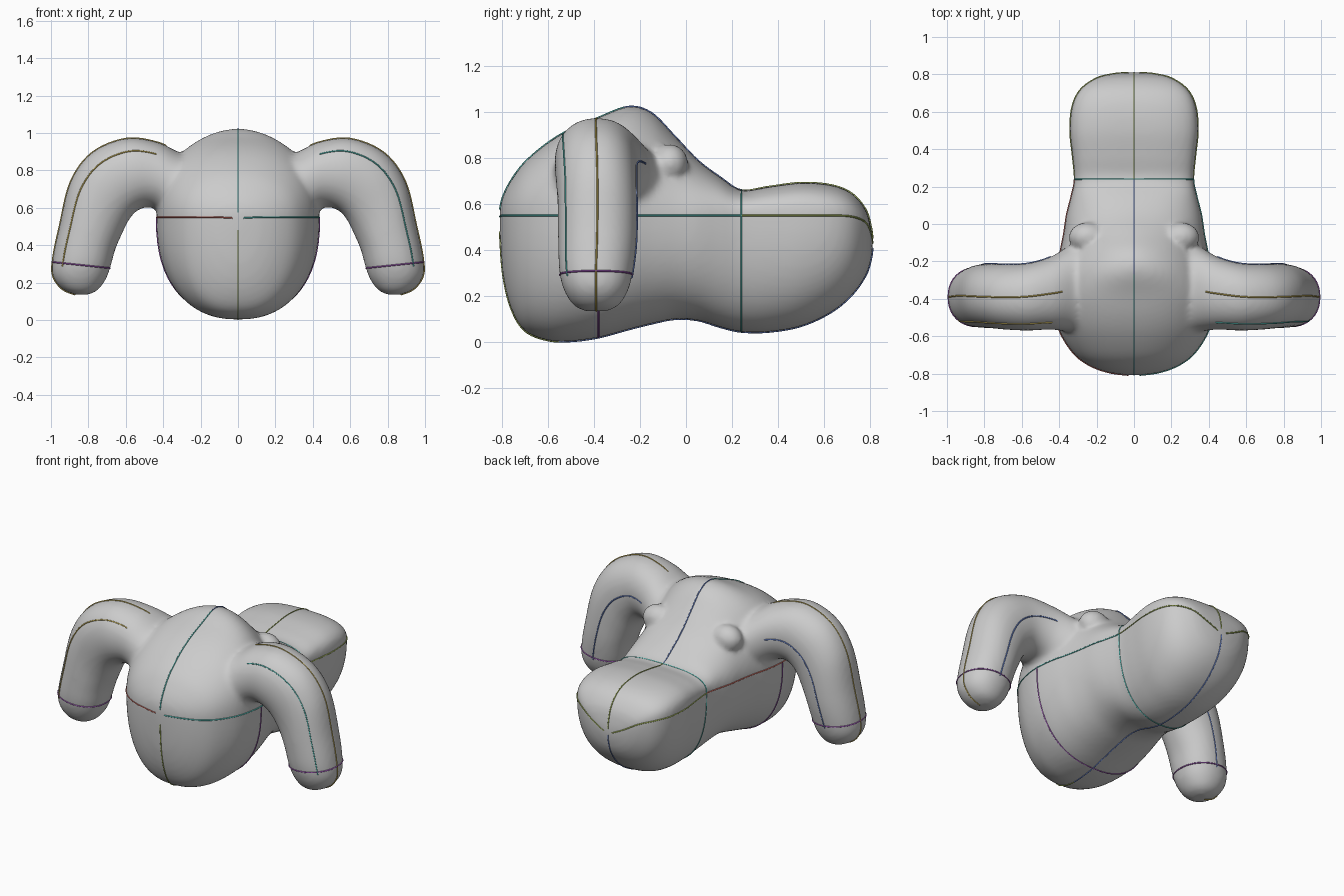
import bpy, bmesh, math

if "Cube" in bpy.data.objects:
    bpy.data.objects.remove(bpy.data.objects["Cube"])


def spline(rows, n=6):
    """Catmull-Rom interpolation through a list of parameter tuples."""
    out = []
    for i in range(len(rows) - 1):
        a, b = rows[max(i - 1, 0)], rows[i]
        c, d = rows[i + 1], rows[min(i + 2, len(rows) - 1)]
        for k in range(n):
            t = k / n
            out.append(tuple(0.5 * (2 * q + (r - p) * t + (2 * p - 5 * q + 4 * r - s) * t * t
                                    + (3 * q - p - 3 * r + s) * t ** 3)
                             for p, q, r, s in zip(a, b, c, d)))
    return out + [rows[-1]]


def spow(v, e):
    return math.copysign(abs(v) ** e, v)


def loft(name, rings):
    bm = bmesh.new()
    vs = [[bm.verts.new(p) for p in r] for r in rings]
    n = len(vs[0])
    for r0, r1 in zip(vs, vs[1:]):
        for j in range(n):
            bm.faces.new((r0[j], r0[(j + 1) % n], r1[(j + 1) % n], r1[j]))
    bm.faces.new(vs[0][::-1])
    bm.faces.new(vs[-1])
    bmesh.ops.recalc_face_normals(bm, faces=bm.faces)
    me = bpy.data.meshes.new(name)
    bm.to_mesh(me)
    bm.free()
    ob = bpy.data.objects.new(name, me)
    bpy.context.collection.objects.link(ob)
    return ob


# Body sections: y, half width, seam z, top z, bottom z, upper and lower roundness
body_rows = spline([
    (-0.808, 0.03, 0.545, 0.575, 0.48, 2, 2), (-0.795, 0.13, 0.55, 0.63, 0.30, 2, 2.2),
    (-0.76, 0.23, 0.55, 0.70, 0.15, 2.1, 2.3), (-0.70, 0.315, 0.55, 0.78, 0.05, 2.2, 2.4),
    (-0.60, 0.385, 0.55, 0.865, 0.008, 2.3, 2.4), (-0.50, 0.42, 0.55, 0.925, 0.004, 2.4, 2.4),
    (-0.38, 0.435, 0.55, 0.975, 0.02, 2.4, 2.4), (-0.25, 0.42, 0.55, 1.022, 0.055, 2, 2.4),
    (-0.15, 0.395, 0.55, 0.995, 0.08, 1.8, 2.4), (-0.05, 0.375, 0.55, 0.895, 0.10, 1.8, 2.4),
    (0.05, 0.36, 0.55, 0.79, 0.095, 2.0, 2.4), (0.15, 0.335, 0.55, 0.715, 0.065, 2.4, 2.4),
    (0.24, 0.318, 0.55, 0.66, 0.045, 2.8, 2.4), (0.36, 0.328, 0.55, 0.675, 0.045, 3, 2.4),
    (0.50, 0.342, 0.55, 0.692, 0.07, 3, 2.4), (0.63, 0.33, 0.55, 0.682, 0.13, 2.8, 2.4),
    (0.72, 0.285, 0.545, 0.645, 0.205, 2.6, 2.4), (0.78, 0.20, 0.52, 0.575, 0.29, 2.3, 2.2),
    (0.803, 0.11, 0.47, 0.50, 0.36, 2, 2), (0.81, 0.03, 0.43, 0.45, 0.41, 2, 2)])


def body_pt(row, a):
    y, w, zc, top, bot, nu, nl = row
    c, s = math.cos(a), math.sin(a)
    e = 2 / (nu if s >= 0 else nl)
    h = (top - zc) if s >= 0 else (zc - bot)
    return (w * spow(c, e), y, zc + h * spow(s, e))


# Arm sections: inner x, z, outer x, z, half depth, centre y
arm_rows = spline([
    (0.20, 0.53, 0.18, 0.86, 0.29, -0.33), (0.37, 0.55, 0.30, 0.89, 0.235, -0.345),
    (0.46, 0.60, 0.43, 0.95, 0.195, -0.37), (0.53, 0.59, 0.60, 0.97, 0.18, -0.39),
    (0.58, 0.54, 0.78, 0.895, 0.175, -0.39), (0.62, 0.46, 0.895, 0.74, 0.172, -0.385),
    (0.655, 0.38, 0.955, 0.50, 0.17, -0.385), (0.68, 0.29, 0.99, 0.33, 0.16, -0.39),
    (0.705, 0.22, 0.99, 0.235, 0.14, -0.39), (0.75, 0.16, 0.94, 0.165, 0.10, -0.39),
    (0.80, 0.135, 0.87, 0.135, 0.05, -0.39)])


def arm_pt(row, a, side):
    xi, zi, xo, zo, d, yc = row
    k = spow(math.cos(a), 0.95) / 2
    return (side * ((xi + xo) / 2 + (xo - xi) * k),
            yc + d * spow(math.sin(a), 0.9), (zi + zo) / 2 + (zo - zi) * k)


TAU = 2 * math.pi
body = loft("body", [[body_pt(r, TAU * j / 64) for j in range(64)] for r in body_rows])
parts = []
for side in (-1, 1):
    parts.append(loft("arm", [[arm_pt(r, TAU * j / 40, side) for j in range(40)] for r in arm_rows]))
    # Small knob behind each shoulder
    bpy.ops.mesh.primitive_uv_sphere_add(segments=24, ring_count=12, radius=1,
                                         location=(side * 0.25, -0.07, 0.775))
    knob = bpy.context.object
    knob.name = "shoulder_knob"
    knob.scale = (0.10, 0.08, 0.085)
    parts.append(knob)

# Fuse everything into one skin with softened joints
bpy.ops.object.select_all(action='DESELECT')
for ob in parts + [body]:
    ob.select_set(True)
bpy.context.view_layer.objects.active = body
bpy.ops.object.join()
rm = body.modifiers.new("fuse", 'REMESH')
rm.mode = 'VOXEL'
rm.voxel_size = 0.015
rm.use_smooth_shade = True
sm = body.modifiers.new("soften", 'SMOOTH')
sm.factor = 0.5
sm.iterations = 8


# Thin coloured guide lines lying on the skin
def line(name, pts, rgb):
    cu = bpy.data.curves.new(name, 'CURVE')
    cu.dimensions = '3D'
    cu.bevel_depth = 0.004
    cu.bevel_resolution = 0
    sp = cu.splines.new('POLY')
    sp.points.add(len(pts) - 1)
    for p, q in zip(sp.points, pts):
        p.co = (*q, 1)
    m = bpy.data.materials.new(name)
    m.diffuse_color = (*rgb, 1)
    m.use_nodes = True
    m.node_tree.nodes["Principled BSDF"].inputs["Base Color"].default_value = m.diffuse_color
    cu.materials.append(m)
    bpy.context.collection.objects.link(bpy.data.objects.new(name, cu))


RED, TEAL, BLUE = (0.6, 0.15, 0.12), (0.1, 0.55, 0.5), (0.15, 0.25, 0.65)
OLIVE, PURPLE, GOLD = (0.4, 0.5, 0.12), (0.4, 0.12, 0.55), (0.65, 0.5, 0.12)
up = math.pi / 2
line("front_top_line", [body_pt(r, up) for r in body_rows[:42]], TEAL)
line("hump_line", [body_pt(r, up) for r in body_rows[41:73]], BLUE)
line("rear_top_line", [body_pt(r, up) for r in body_rows[72:]], OLIVE)
line("front_bottom_line", [body_pt(r, -up) for r in body_rows[:28]], OLIVE)
line("belly_line", [body_pt(r, -up) for r in body_rows[27:]], BLUE)
waist, chest = body_rows[72], body_rows[36]
line("waist_line", [body_pt(waist, TAU * j / 64) for j in range(65)], TEAL)
line("chest_line", [body_pt(chest, math.pi + math.pi * j / 32) for j in range(33)], PURPLE)
for side, tag in ((-1, "left"), (1, "right")):
    a = 0 if side > 0 else math.pi
    line(tag + "_seam_line", [body_pt(r, a) for r in body_rows[:73]], TEAL if side > 0 else RED)
    line(tag + "_rear_seam_line", [body_pt(r, a) for r in body_rows[72:]], OLIVE)
    line(tag + "_arm_ridge_line", [arm_pt(r, 0, side) for r in arm_rows[10:]], GOLD)
    line(tag + "_arm_back_line", [arm_pt(r, up, side) for r in arm_rows[12:45]], BLUE)
    line(tag + "_arm_front_line", [arm_pt(r, -0.9, side) for r in arm_rows[12:45]],
         TEAL if side > 0 else GOLD)
    line(tag + "_wrist_line", [arm_pt(arm_rows[43], TAU * j / 40, side) for j in range(41)], PURPLE)
